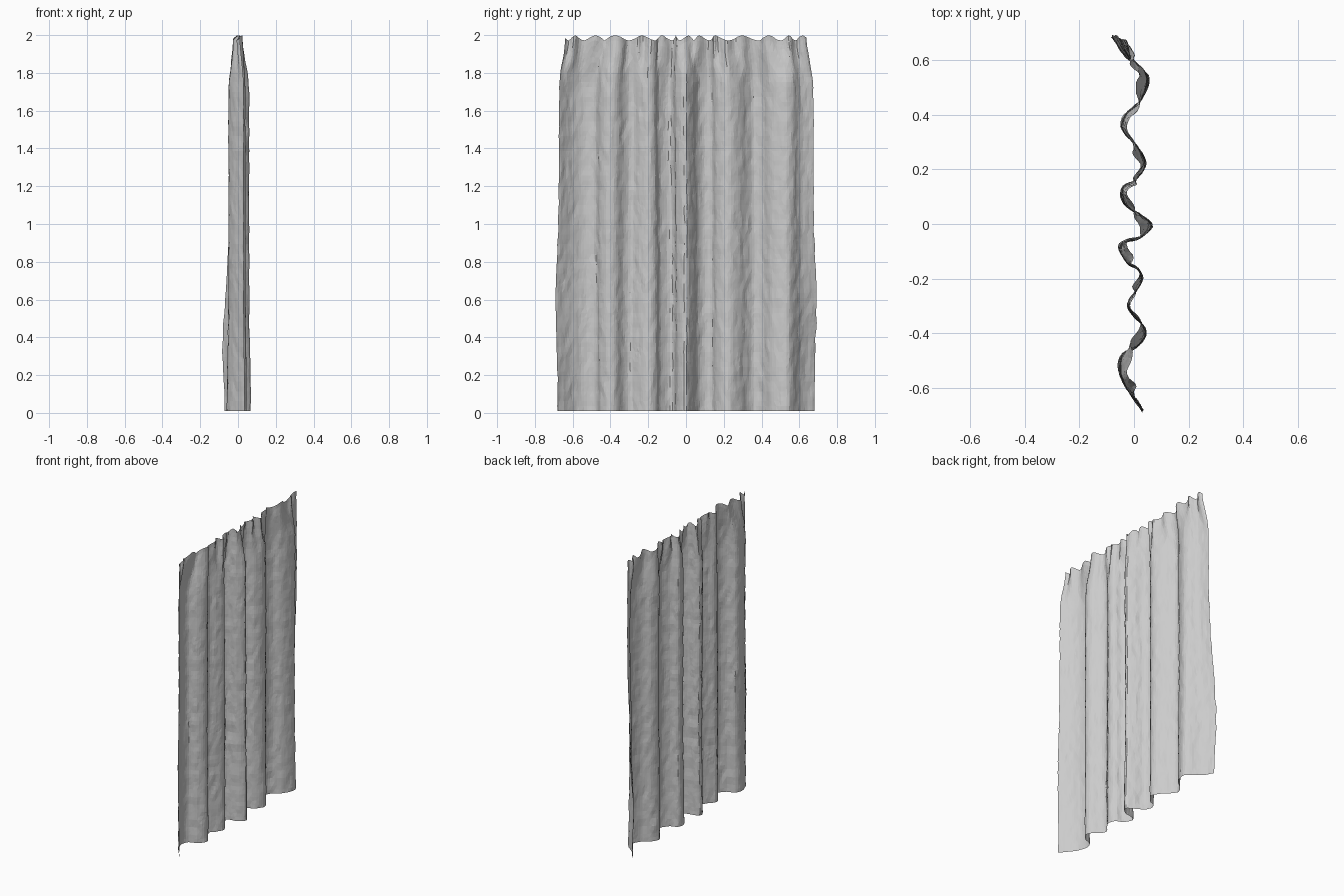
import bpy, bmesh, math
from mathutils import Vector, noise

if "Cube" in bpy.data.objects:
    bpy.data.objects.remove(bpy.data.objects["Cube"])

# Hem line seen from above (x, y): the deep folds of the hanging cloth
HEM = [(-.07, .68), (-.025, .61), (.04, .56), (.055, .52), (.025, .45), (-.03, .405),
       (-.05, .36), (-.025, .32), (.02, .275), (.045, .22), (.01, .165), (-.04, .14),
       (-.05, .10), (-.025, .06), (.03, .03), (.07, -.005), (.03, -.045), (-.035, -.06),
       (-.058, -.085), (-.03, -.135), (.015, -.16), (.033, -.20), (.01, -.245),
       (-.025, -.29), (-.01, -.33), (.035, -.37), (.045, -.41), (.01, -.45),
       (-.045, -.475), (-.058, -.53), (-.03, -.60), (.035, -.68)]
P = [Vector(p) for p in HEM]
NU, NV = 130, 76
Z0, Z1 = 0.01, 1.985


def smooth(t):
    t = max(0.0, min(1.0, t))
    return t * t * (3 - 2 * t)


def spline(i, t):
    a, b, c, d = (P[max(0, min(len(P) - 1, i + k))] for k in (-1, 0, 1, 2))
    return 0.5 * (2*b + (c - a)*t + (2*a - 5*b + 4*c - d)*t*t + (3*b - a - 3*c + d)*t**3)


# Even spacing along the hem
dense = [spline(i, k / 20) for i in range(len(P) - 1) for k in range(20)] + [P[-1]]
length = [0.0]
for a, b in zip(dense, dense[1:]):
    length.append(length[-1] + (b - a).length)
hem, j = [], 0
for i in range(NU + 1):
    s = length[-1] * i / NU
    while j < len(dense) - 2 and length[j + 1] < s:
        j += 1
    hem.append(dense[j].lerp(dense[j + 1], (s - length[j]) / (length[j + 1] - length[j])))


def cloth_point(i, v):
    u = i / NU
    z = Z0 + (Z1 - Z0) * v
    x, y = hem[i]
    # folds drift sideways and get slightly shallower with height
    side = abs(y) / 0.68
    y += 0.02 * v * noise.noise(Vector((y * 5, v * 1.5, 3)))
    x *= 1 - 0.14 * smooth(v * 3)
    # loose side edges
    if side > 0.8:
        k = (side - 0.8) / 0.2
        y += math.copysign(0.012 * k * math.exp(-((z - 0.6) / 0.25) ** 2), y)
        if y > 0:
            x -= 0.018 * k * math.exp(-((z - 0.38) / 0.22) ** 2)
            x += 0.03 * k * smooth((z - 0.6) / 0.8)
    # gathered heading with small tight pleats
    g = smooth((z - 1.68) / 0.32) ** 1.3
    w = u * 2 * math.pi
    tx = 0.35 * x + 0.012 * math.sin(w * 14 + 1.5 * math.sin(w * 3))
    ty = y * 0.948
    x, y = x + (tx - x) * g, y + (ty - y) * g
    z += 0.013 * math.sin(w * 13 + 2 * math.sin(w * 2)) * smooth((z - 1.85) / 0.13)
    # crumpled surface
    q = Vector((u * 55, z * 14, 0))
    x += 0.0035 * noise.noise(q)
    y += 0.0045 * noise.noise(q + Vector((9, 4, 7)))
    return x, y, z


# Curtain sheet
bm = bmesh.new()
rows = [[bm.verts.new(cloth_point(i, r / NV)) for i in range(NU + 1)] for r in range(NV + 1)]
for r in range(NV):
    for i in range(NU):
        a, b, c, d = rows[r][i], rows[r][i + 1], rows[r + 1][i + 1], rows[r + 1][i]
        for f in ([(a, b, c), (a, c, d)] if (r + i) % 2 else [(a, b, d), (b, c, d)]):
            bm.faces.new(f)
bmesh.ops.recalc_face_normals(bm, faces=bm.faces)
mesh = bpy.data.meshes.new("curtain")
bm.to_mesh(mesh)
bm.free()
curtain = bpy.data.objects.new("curtain", mesh)
bpy.context.collection.objects.link(curtain)
